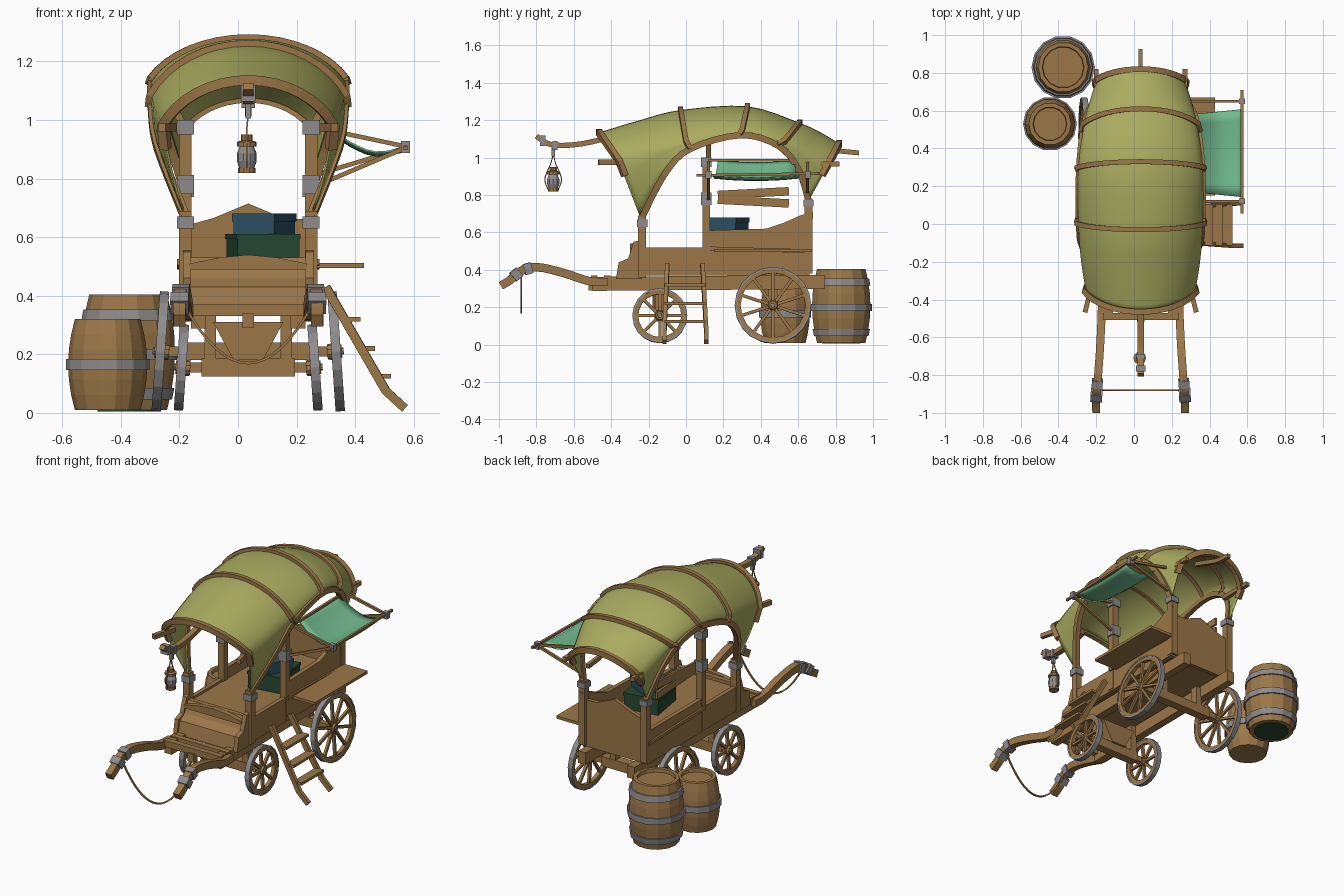
import bpy, bmesh, math
from mathutils import Vector, Matrix

if "Cube" in bpy.data.objects:
    bpy.data.objects.remove(bpy.data.objects["Cube"])

CX = 0.035  # wagon centre line

def mat(name, r, g, b):
    m = bpy.data.materials.new(name)
    m.diffuse_color = (r, g, b, 1)
    m.use_nodes = True
    m.node_tree.nodes["Principled BSDF"].inputs["Base Color"].default_value = m.diffuse_color
    return m

WOOD = mat("wood", .33, .185, .065)
METAL = mat("grey metal", .27, .26, .26)
CLOTH = mat("olive cloth", .40, .41, .115)
TEAL = mat("teal cloth", .17, .50, .28)
BLUE = mat("dark blue", .025, .08, .13)
GREEN = mat("dark green", .02, .065, .033)
ID = Matrix.Identity(4)

def finish(name, bm, m, mtx=ID, smooth=False):
    bmesh.ops.remove_doubles(bm, verts=bm.verts, dist=1e-5)
    bmesh.ops.recalc_face_normals(bm, faces=bm.faces)
    me = bpy.data.meshes.new(name)
    for f in bm.faces:
        f.smooth = smooth
    bm.to_mesh(me)
    bm.free()
    me.materials.append(m)
    ob = bpy.data.objects.new(name, me)
    bpy.context.collection.objects.link(ob)
    ob.matrix_world = mtx
    return ob

def box(name, loc, size, m=WOOD, rz=0, mtx=ID):
    bm = bmesh.new()
    bmesh.ops.create_cube(bm, size=1, matrix=Matrix.Translation(loc) @ Matrix.Rotation(rz, 4, 'Z') @ Matrix.Diagonal((*size, 1)))
    return finish(name, bm, m, mtx)

def prism(name, pts, axis, a, b, m=WOOD):
    """Extrude a 2D outline along x (points y,z) or y (points x,z)."""
    bm = bmesh.new()
    rows = [[bm.verts.new((d, p, q) if axis == 'x' else (p, d, q)) for p, q in pts] for d in (a, b)]
    n = len(pts)
    bm.faces.new(rows[0])
    bm.faces.new(rows[1])
    for i in range(n):
        j = (i + 1) % n
        bm.faces.new((rows[0][i], rows[0][j], rows[1][j], rows[1][i]))
    return finish(name, bm, m)

def sweep(name, pts, w, h, m=WOOD, up=(0, 0, 1), mtx=ID):
    """Rectangular bar along a path; up is a vector or a function of the point."""
    bm = bmesh.new()
    pts = [Vector(p) for p in pts]
    rings = []
    for i, p in enumerate(pts):
        t = (pts[min(i + 1, len(pts) - 1)] - pts[max(i - 1, 0)]).normalized()
        side = t.cross(Vector(up(p) if callable(up) else up)).normalized()
        u = side.cross(t)
        rings.append([bm.verts.new(p + side * a * w / 2 + u * b * h / 2)
                      for a, b in ((-1, -1), (1, -1), (1, 1), (-1, 1))])
    for r, q in zip(rings, rings[1:]):
        for k in range(4):
            bm.faces.new((r[k], r[(k + 1) % 4], q[(k + 1) % 4], q[k]))
    bm.faces.new(rings[0])
    bm.faces.new(rings[-1])
    return finish(name, bm, m, mtx)

def lathe(name, prof, n, m=WOOD, mtx=ID, ring=False):
    """Revolve (radius, height) points about z; ring closes the profile."""
    bm = bmesh.new()
    rows = [[bm.verts.new((r * math.cos(k * math.tau / n), r * math.sin(k * math.tau / n), z))
             for k in range(n)] for r, z in prof]
    for i in range(len(rows) if ring else len(rows) - 1):
        a, b = rows[i], rows[(i + 1) % len(rows)]
        for k in range(n):
            bm.faces.new((a[k], a[(k + 1) % n], b[(k + 1) % n], b[k]))
    bmesh.ops.dissolve_degenerate(bm, dist=1e-6, edges=bm.edges)
    return finish(name, bm, m, mtx)

def catmull(p, n):
    p = [Vector(q) for q in p]
    out = []
    for i in range(len(p) - 1):
        a, b, c, d = p[max(i - 1, 0)], p[i], p[i + 1], p[min(i + 2, len(p) - 1)]
        for k in range(n):
            t = k / n
            out.append(.5 * (2 * b + (c - a) * t + (2 * a - 5 * b + 4 * c - d) * t * t + (3 * b - a - 3 * c + d) * t ** 3))
    return out + [p[-1]]

def sheet(name, grid, m, thick):
    bm = bmesh.new()
    v = [[bm.verts.new(p) for p in row] for row in grid]
    for a, b in zip(v, v[1:]):
        for k in range(len(a) - 1):
            bm.faces.new((a[k], a[k + 1], b[k + 1], b[k]))
    ob = finish(name, bm, m, smooth=True)
    md = ob.modifiers.new("thickness", 'SOLIDIFY')
    md.thickness = thick
    md.offset = 0
    return ob

# canopy sections: top (y,z), shoulder (y,z,half width), bottom (y,z,half width)
SEC = [((-.465, 1.13), (-.36, .98, .285), (-.24, .67, .215)),
       ((-.25, 1.195), (-.19, 1.03, .312), (-.115, .91, .308)),
       ((-.03, 1.25), (.0, 1.08, .325), (.02, 1.045, .328)),
       ((.33, 1.27), (.30, 1.135, .325), (.29, 1.12, .327)),
       ((.61, 1.18), (.53, 1.085, .295), (.49, 1.065, .305)),
       ((.72, 1.13), (.66, 1.01, .262), (.60, .94, .272)),
       ((.82, 1.07), (.755, .95, .232), (.655, .77, .22))]

def half(sec):
    (yt, zt), (ys, zs, ws), (yb, zb, wb) = sec
    pts = []
    for k in range(9):
        a = k / 8 * 1.15
        f = (1 - math.cos(a)) / (1 - math.cos(1.15))
        pts.append(Vector((ws * math.sin(a) / math.sin(1.15), yt + (ys - yt) * f, zt + (zs - zt) * f)))
    for k in range(1, 5):
        t = k / 4
        pts.append(Vector((ws + (wb - ws) * t ** 1.6, ys + (yb - ys) * t, zs + (zb - zs) * t)))
    return pts

def full(h):
    return [Vector((CX - p.x, p.y, p.z)) for p in h[:0:-1]] + [Vector((CX + p.x, p.y, p.z)) for p in h]

halves = [half(s) for s in SEC]
cols = [catmull(c, 4) for c in zip(*map(full, halves))]
sheet("canopy", list(zip(*cols)), CLOTH, .008)
for i, (w, top) in {0: (.03, 10), 2: (.026, 13), 3: (.026, 13), 4: (.026, 13), 6: (.03, 10)}.items():
    path = full(halves[i][:top])
    c = Vector((CX, path[len(path) // 2].y, .9))
    sweep("canopy_rib", [p + (p - c).normalized() * .006 for p in path], w, .034, up=lambda p: p - c)
for s, col in ((-1, cols[0]), (1, cols[-1])):
    sweep("side_arch", col, .034, .03, up=(s, 0, 0))
    # short poles poking out at the canopy corners
    box("front_corner_stick", (CX + s * .275, -.39, .975), (.025, .16, .028), rz=s * .25)
    box("back_corner_stick", (CX + s * .235, .71, .965), (.024, .22, .026))
sweep("rear_ridge_pole", [(CX, .62, 1.1), (CX, .82, 1.035), (CX, .925, 1.025)], .022, .026)

# lantern beam and lantern
sweep("lantern_beam", catmull([(CX, -.44, 1.10), (CX, -.55, 1.075), (CX, -.66, 1.065), (CX, -.74, 1.075), (CX, -.80, 1.115)], 3), .035, .028)
box("beam_clamp", (CX, -.765, 1.09), (.05, .03, .055), METAL)
box("beam_clamp", (CX, -.70, 1.065), (.045, .025, .048), METAL)
box("lantern_hook", (CX, -.71, 1.03), (.02, .02, .05), METAL)
for s in (-1, 1):
    sweep("lantern_handle", [(CX, -.71, 1.02), (CX - .005, -.71 + s * .012, .97), (CX - .005, -.71 + s * .03, .93)], .005, .005, up=(1, 0, 0))
    sweep("lantern_guard", catmull([(CX - .005, -.71 + s * .03, .93), (CX - .005, -.71 + s * .045, .88), (CX - .005, -.71 + s * .025, .825)], 3), .006, .006, up=(1, 0, 0))
LM = Matrix.Translation((CX - .005, -.71, 0))
lathe("lantern_glass", [(0, .835), (.025, .835), (.034, .86), (.034, .885), (.022, .915), (0, .915)], 10, METAL, LM)
lathe("lantern_base", [(0, .82), (.03, .82), (.03, .837), (0, .837)], 10, WOOD, LM)
lathe("lantern_cap", [(0, .91), (.034, .91), (.034, .925), (.02, .93), (.02, .95), (0, .95)], 10, WOOD, LM)

# wagon body, the left wall is lower than the curved right wall
box("floor", (CX, .205, .445), (.40, .88, .13))
for s in (-1, 1):
    x0, x1 = CX + s * .205, CX + s * .232
    top = [(.68, .71), (.61, .69), (.52, .65), (.43, .62), (.10, .61)] if s > 0 else [(.66, .575), (.10, .575)]
    prism("side_wall", [(-.24, .37), (.66, .37)] + top + [(.10, .52), (-.24, .52)], 'x', x0, x1)
    sweep("side_trim", [(CX + s * .234, .1, .515), (CX + s * .234, .66, .50)], .02, .02)
    prism("dashboard_cheek", [(-.375, .35), (-.36, .44), (-.31, .46), (-.28, .55), (-.235, .56), (-.235, .35)], 'x', CX + s * .195, CX + s * .222)
    sweep("chassis_rail", [(CX + s * .17, -.50, .325), (CX + s * .17, .74, .335)], .05, .075)
    # posts with metal brackets
    for nm, y, z0, z1 in (("front_post", -.235, .36, .69), ("middle_post", .108, .38, 1.0), ("back_post", .655, .38, .78)):
        box(nm, (CX + s * .215, y, (z0 + z1) / 2), (.042, .042, z1 - z0))
    for y, z, h in ((-.235, .65, .04), (.108, .975, .05), (.108, .78, .065), (.655, .755, .035)):
        box("post_bracket", (CX + s * .215, y, z), (.058, .056, h), METAL)
    sweep("post_brace", [(CX + s * .215, .12, .97), (CX + s * .27, .12, 1.07)], .025, .025, up=(0, 1, 0))
prism("back_wall", [(CX - .21, .37), (CX + .21, .37), (CX + .21, .66), (CX + .12, .665), (CX, .715), (CX - .12, .665), (CX - .21, .64)], 'y', .635, .66)
prism("dashboard", [(-.365, .35), (-.345, .43), (-.30, .46), (-.265, .53), (-.235, .53), (-.235, .35)], 'x', CX - .2, CX + .2)
prism("dashboard_lip", [(CX - .2, .49), (CX + .2, .49), (CX + .2, .51), (CX + .1, .53), (CX, .54), (CX - .1, .53), (CX - .2, .51)], 'y', -.30, -.27)
for y in (-.49, -.42):
    box("front_crossbar", (CX, y, .35), (.40, .035, .04))
box("hitch_block", (CX, -.50, .315), (.04, .04, .05))
for z, t in ((.81, .03), (.765, -.03)):  # loose boards on the left side
    sweep("left_board", [(CX - .215, .17, z - t / 3), (CX - .215, .55, z + t / 3)], .014, .045)
box("side_shelf", (CX + .31, .41, .503), (.17, .52, .018))

# cargo
box("green_chest", (.085, .235, .55), (.215, .235, .09), GREEN, .16)
box("green_chest_lid", (.085, .235, .602), (.222, .242, .018), GREEN, .16)
box("blue_chest", (.09, .23, .632), (.155, .157, .045), BLUE, -.47)
box("blue_chest_lid", (.09, .23, .667), (.163, .165, .028), BLUE, -.47)

# shafts and rope
for s in (-1, 1):
    path = catmull([(CX + s * .205, -.42, .335), (CX + s * .208, -.52, .34), (CX + s * .215, -.66, .385), (CX + s * .225, -.80, .415),
                    (CX + s * .232, -.88, .395), (CX + s * .235, -.94, .345), (CX + s * .235, -.99, .315)], 3)
    sweep("shaft", path, .042, .045)
    sweep("shaft_clamp", [(CX + s * .228, -.825, .412), (CX + s * .231, -.865, .40)], .058, .06, METAL)
    sweep("shaft_clamp", [(CX + s * .233, -.89, .39), (CX + s * .235, -.925, .36)], .062, .058, METAL)
sweep("rope", [(CX + .225 * k / 8, -.88, .17 + .21 * (k / 8) ** 2) for k in range(-8, 9)], .009, .009)

# wheels and axles
for nm, off, y, z, r, n in (("front_wheel", .228, -.14, .155, .147, 8), ("back_wheel", .30, .465, .21, .205, 10)):
    for s in (-1, 1):
        M = Matrix.Translation((CX + s * off, y, z)) @ Matrix.Rotation(s * (math.pi / 2 - .07), 4, 'Y')
        lathe(nm + "_tyre", [(r, -.016), (r, .016), (r - .01, .016), (r - .01, -.016)], 20, METAL, M, True)
        lathe(nm + "_rim", [(r - .008, -.014), (r - .008, .014), (r - .032, .012), (r - .032, -.012)], 20, WOOD, M, True)
        lathe(nm + "_hub", [(0, -.03), (.026, -.03), (.03, 0), (.022, .02), (0, .02)], 10, WOOD, M)
        lathe(nm + "_cap", [(0, .018), (.013, .018), (.011, .026), (0, .026)], 8, METAL, M)
        for k in range(n):
            a = math.tau * k / n
            sweep(nm + "_spoke", [(.02 * math.cos(a), .02 * math.sin(a), 0), ((r - .02) * math.cos(a), (r - .02) * math.sin(a), 0)], .016, .016, mtx=M)
    box(nm + "_axle", (CX, y, z), (off * 2, .035, .035))
    box(nm + "_axle_beam", (CX, y, z), (off * 1.4, .055, .06))
    for s in (-1, 1):
        box(nm + "_bolster", (CX + s * .13, y, (z + .36) / 2), (.04, .05, .36 - z))
prism("front_turntable", [(CX - .12, .31), (CX + .12, .31), (CX + .05, .18), (CX - .05, .18)], 'y', -.18, -.10)

# ladder on the right side
for y0, y1 in ((-.10, -.115), (.088, .108)):
    sweep("ladder_rail", [(CX + .265, y0, .43), (CX + .47, y1, .075), (CX + .535, y1, .015)], .022, .03)
for x, z in ((.39, .32), (.44, .22), (.495, .125)):
    box("ladder_step", (x, -.005, z), (.055, .22, .016))

# awning on the right side
prof = catmull([(.30, 0, .985), (.38, 0, .925), (.47, 0, .89), (.57, 0, .905)], 3)
sheet("awning", [[(p.x, .375 + k / 4 * (.205 + (p.x - .3) * .1), p.z - .012 * (1 - k * k / 16)) for k in range(-4, 5)] for p in prof], TEAL, .006)
sweep("awning_rod", [(.572, .055, .905), (.572, .71, .915)], .014, .014)
sweep("awning_rod_inner", [(.31, .12, .985), (.30, .62, .985)], .014, .014)
for y, z in ((.12, .80), (.65, .84)):
    sweep("awning_strut", [(CX + .22, y, z - .03), (.572, y, .905)], .015, .015)
    sweep("awning_strut", [(CX + .23, y, .975), (.572, y, .91)], .015, .015)
    box("awning_joint", (.572, y, .908), (.032, .03, .04), METAL)

# barrels
for nm, x, y, r, h, bands in (("large_barrel", -.375, .83, .16, .395, (.14, .48, .82)), ("small_barrel", -.445, .53, .135, .31, (.5,))):
    M = Matrix.Translation((x, y, .01))
    def rad(t):
        return r * (1 - .17 * (2 * t - 1) ** 2)
    steps = [k / 6 for k in range(7)]
    lathe(nm, [(0, 0)] + [(rad(t), t * h) for t in steps] + [(rad(1) - .022, h), (rad(1) - .025, h - .02), (0, h - .02)], 14, WOOD, M)
    for t in bands:
        a, b = t - .019 / h, t + .019 / h
        lathe(nm + "_hoop", [(rad(a) - .01, a * h), (rad(a) + .008, a * h), (rad(b) + .008, b * h), (rad(b) - .01, b * h)], 14, METAL, M, True)
    if nm == "large_barrel":
        lathe("large_barrel_bottom", [(0, -.005), (.105, -.005), (.105, .002), (0, .002)], 14, GREEN, M)
